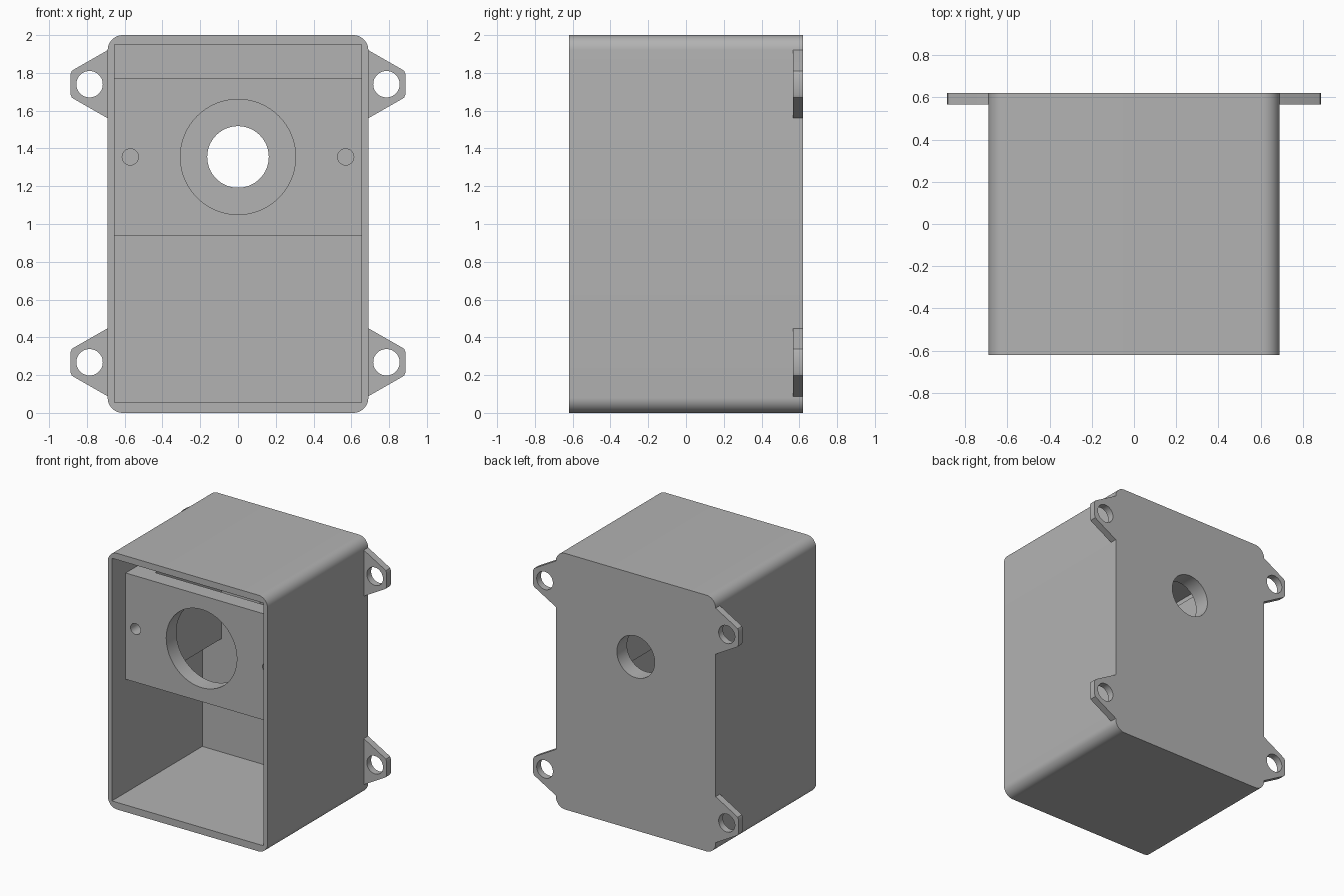
import bpy, bmesh, math

cube = bpy.data.objects.get("Cube")
if cube:
    bpy.data.objects.remove(cube, do_unlink=True)

gray = bpy.data.materials.new("plain gray")
gray.use_nodes = True
COLOR = (0.45, 0.45, 0.45, 1)
gray.diffuse_color = COLOR
gray.node_tree.nodes["Principled BSDF"].inputs["Base Color"].default_value = COLOR


def prism(name, outline, y0, y1):
    """Extrude an x-z outline from y0 to y1."""
    bm = bmesh.new()
    face = bm.faces.new([bm.verts.new((x, y0, z)) for x, z in outline])
    ext = bmesh.ops.extrude_face_region(bm, geom=[face])
    new = [v for v in ext["geom"] if isinstance(v, bmesh.types.BMVert)]
    bmesh.ops.translate(bm, verts=new, vec=(0, y1 - y0, 0))
    bmesh.ops.recalc_face_normals(bm, faces=bm.faces)
    mesh = bpy.data.meshes.new(name)
    bm.to_mesh(mesh)
    bm.free()
    mesh.materials.append(gray)
    obj = bpy.data.objects.new(name, mesh)
    bpy.context.collection.objects.link(obj)
    return obj


def rect(x0, x1, z0, z1):
    return [(x0, z0), (x1, z0), (x1, z1), (x0, z1)]


def circle(cx, cz, r, n=64):
    return [(cx + r * math.cos(math.tau * i / n),
             cz + r * math.sin(math.tau * i / n)) for i in range(n)]


def rounded_rect(x0, x1, z0, z1, r, n=10):
    pts = []
    corners = [(x1 - r, z1 - r), (x0 + r, z1 - r), (x0 + r, z0 + r), (x1 - r, z0 + r)]
    for q, (cx, cz) in enumerate(corners):
        for i in range(n + 1):
            a = (q + i / n) * math.pi / 2
            pts.append((cx + r * math.cos(a), cz + r * math.sin(a)))
    return pts


def cut(obj, outline, y0, y1):
    """Cut a prism out of an object."""
    cutter = prism("cutter", outline, y0, y1)
    cutter.hide_render = True
    mod = obj.modifiers.new("cut", "BOOLEAN")
    mod.operation = "DIFFERENCE"
    mod.solver = "EXACT"
    mod.object = cutter
    select(obj)
    bpy.ops.object.modifier_apply(modifier=mod.name)
    bpy.data.objects.remove(cutter, do_unlink=True)


def select(obj):
    bpy.ops.object.select_all(action="DESELECT")
    obj.select_set(True)
    bpy.context.view_layer.objects.active = obj


def smooth(obj):
    select(obj)
    bpy.ops.object.shade_smooth_by_angle(angle=math.radians(25))


W, D, H = 0.69, 0.62, 2.0          # half width, half depth, height
IN_W, BACK = 0.655, 0.495          # cavity half width, inner face of back wall
HOLE_Z = 1.355
PLATE_FRONT, PLATE_BACK = -0.45, -0.325
LOW, HIGH = 0.94, 1.77             # plate bottom and top

# Open-fronted housing with a round hole in the back wall
housing = prism("housing", rounded_rect(-W, W, 0, H, 0.08), -D, D)
cut(housing, rect(-IN_W, IN_W, 0.055, 1.95), -D - 0.1, BACK)
cut(housing, circle(0, HOLE_Z, 0.163), BACK - 0.1, D + 0.1)
smooth(housing)

# Recessed plate with a large round opening
plate = prism("mounting_plate", rect(-IN_W, IN_W, LOW, HIGH), PLATE_FRONT, PLATE_BACK)
cut(plate, circle(0, HOLE_Z, 0.305, 96), PLATE_FRONT - 0.1, PLATE_BACK + 0.1)

for side, label in ((1, "left"), (-1, "right")):
    # Side block behind the plate, with a blind screw hole through the plate
    block = prism(label + "_support_block",
                  rect(*sorted((side * 0.49, side * IN_W)), LOW, HIGH), PLATE_BACK, BACK)
    screw = circle(side * 0.57, HOLE_Z, 0.043, 32)
    cut(plate, screw, PLATE_FRONT - 0.1, PLATE_BACK + 0.1)
    cut(block, screw, PLATE_BACK - 0.1, PLATE_BACK + 0.25)
    smooth(block)

    # Mounting ears flush with the back
    for z, level in ((0.268, "lower"), (1.74, "upper")):
        half = [(W, 0.18), (0.865, 0.08), (0.88, 0.07), (0.886, 0.055)]
        outline = half + [(x, -h) for x, h in reversed(half)]
        ear = prism(f"{level}_{label}_ear",
                    [(side * x, z + h) for x, h in outline], 0.567, D)
        cut(ear, circle(side * 0.786, z, 0.07, 48), 0.5, 0.7)
        smooth(ear)
smooth(plate)
